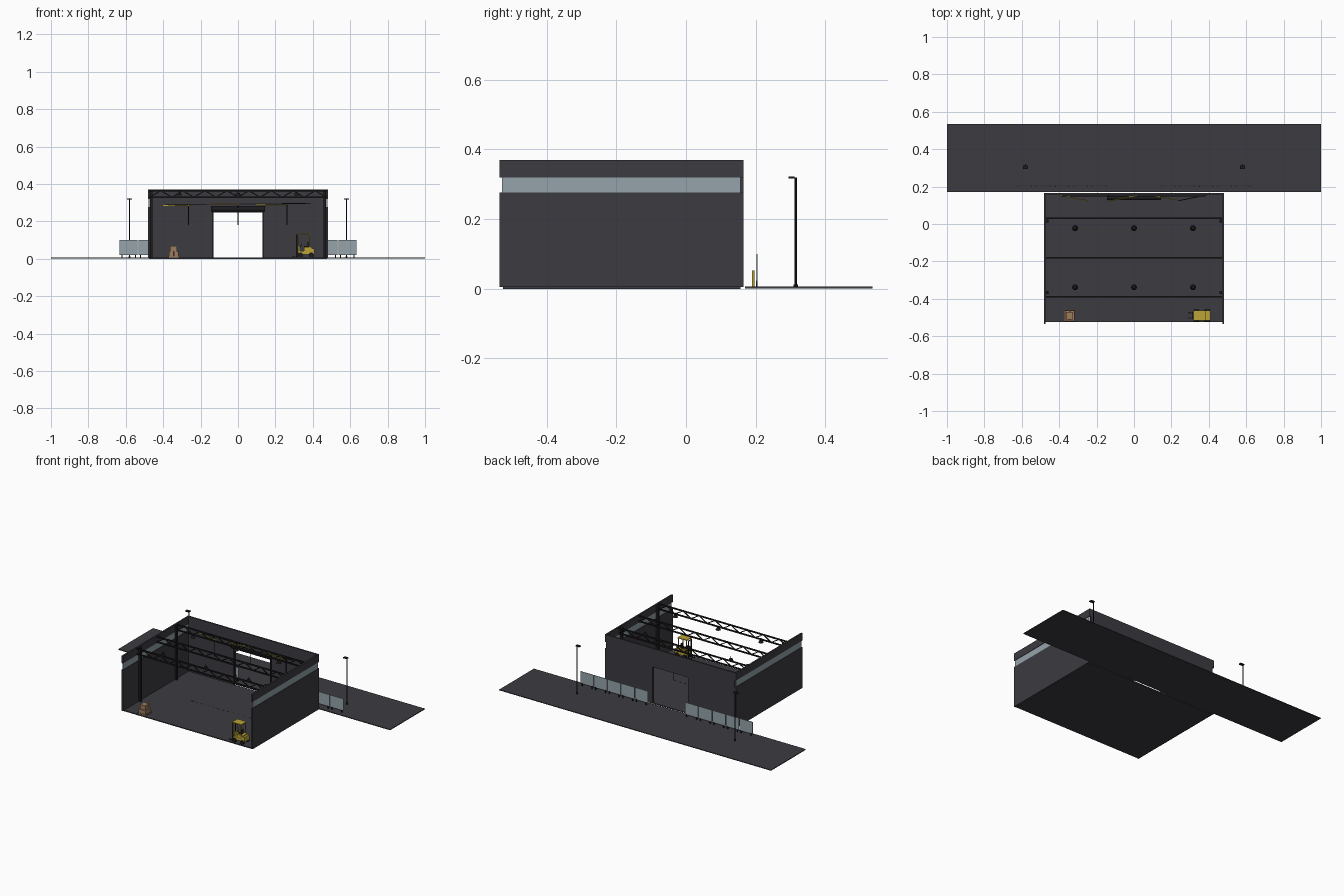
import bpy, bmesh, math
from mathutils import Vector, Matrix

def material(name, rgb):
    m = bpy.data.materials.new(name)
    m.diffuse_color = (*rgb, 1)
    return m

GREY = material("dark grey", (0.045, 0.043, 0.052))
BLACK = material("black steel", (0.012, 0.012, 0.014))
GLASS = material("pale glass", (0.30, 0.37, 0.40))
YELLOW = material("yellow", (0.50, 0.37, 0.04))
WOOD = material("cardboard brown", (0.33, 0.20, 0.11))

class Part:
    """Collects boxes, bars and cylinders into one object of one colour."""
    def __init__(self, name, mat):
        self.name, self.mat, self.bm = name, mat, bmesh.new()

    def box(self, x0, x1, y0, y1, z0, z1):
        size = Matrix.Diagonal((x1 - x0, y1 - y0, z1 - z0, 1))
        mid = Matrix.Translation(((x0 + x1) / 2, (y0 + y1) / 2, (z0 + z1) / 2))
        bmesh.ops.create_cube(self.bm, size=1, matrix=mid @ size)

    def bar(self, a, b, w, h=None):
        a, b = Vector(a), Vector(b)
        rot = (b - a).to_track_quat('X', 'Z').to_matrix().to_4x4()
        size = Matrix.Diagonal(((b - a).length, w, h or w, 1))
        bmesh.ops.create_cube(self.bm, size=1, matrix=Matrix.Translation((a + b) / 2) @ rot @ size)

    def cyl(self, a, b, r1, r2=None, sides=12):
        a, b = Vector(a), Vector(b)
        rot = (b - a).to_track_quat('Z', 'Y').to_matrix().to_4x4()
        bmesh.ops.create_cone(self.bm, cap_ends=True, segments=sides, radius1=r1,
                              radius2=r1 if r2 is None else r2, depth=(b - a).length,
                              matrix=Matrix.Translation((a + b) / 2) @ rot)

    def done(self):
        mesh = bpy.data.meshes.new(self.name)
        self.bm.to_mesh(mesh)
        self.bm.free()
        mesh.materials.append(self.mat)
        bpy.context.collection.objects.link(bpy.data.objects.new(self.name, mesh))

SIDES = (-1, 1)

# Floor slab and the outdoor yard strip, with a thin gap between
p = Part("hall_floor", GREY)
p.box(-0.475, 0.475, -0.525, 0.157, 0, 0.006)
p.done()
p = Part("yard", GREY)
p.box(-1, 1, 0.17, 0.535, 0.001, 0.006)
p.done()
p = Part("floor_marks", BLACK)
for i in range(12):
    p.box(-0.22 + i * 0.038, -0.20 + i * 0.038, -0.182, -0.178, 0.006, 0.0065)
p.done()

# Side walls: lower wall, glazed band, upper fascia
p, g = Part("side_walls", GREY), Part("window_bands", GLASS)
for s in SIDES:
    x0, x1 = sorted((s * 0.472, s * 0.482))
    p.box(x0, x1, -0.535, 0.165, 0.005, 0.277)
    p.box(x0, x1, -0.535, 0.165, 0.32, 0.37)
    g.box(x0 + 0.003, x1 - 0.003, -0.528, 0.157, 0.277, 0.32)
p.done()
g.done()

# Back wall around the door opening
p = Part("back_wall", GREY)
for s in SIDES:
    x0, x1 = sorted((s * 0.132, s * 0.472))
    p.box(x0, x1, 0.155, 0.165, 0.005, 0.37)
p.box(-0.132, 0.132, 0.155, 0.165, 0.248, 0.37)
p.done()

# Rolled-up door and its guides
p = Part("roller_door", BLACK)
p.cyl((-0.145, 0.14, 0.266), (0.145, 0.14, 0.266), 0.013, sides=16)
for s in SIDES:
    p.box(s * 0.135 - 0.003, s * 0.135 + 0.003, 0.148, 0.155, 0.006, 0.25)
p.done()

# Columns
p = Part("columns", BLACK)
for s in SIDES:
    for y in (0.015, -0.365):
        p.box(s * 0.463 - 0.007, s * 0.463 + 0.007, y - 0.008, y + 0.008, 0.006, 0.365)
p.done()

# Roof trusses with zigzag webs
p = Part("roof_trusses", BLACK)
N = 16
for y in (0.03, -0.18, -0.39):
    for z in (0.364, 0.329):
        p.bar((-0.472, y, z), (0.472, y, z), 0.008)
    for i in range(N):
        xa, xb = (-0.472 + 0.944 * k / N for k in (i, i + 1))
        za, zb = (0.364, 0.329) if i % 2 else (0.329, 0.364)
        p.bar((xa, y, za), (xb, y, zb), 0.005)
p.done()

# Hanging lamps
p = Part("ceiling_lamps", BLACK)
for x in (-0.315, 0, 0.315):
    for y in (-0.022, -0.338):
        p.cyl((x, y, 0.338), (x, y, 0.352), 0.016, 0.009)
        p.cyl((x, y, 0.352), (x, y, 0.366), 0.002, sides=6)
p.done()

# Hoist arms on the back wall with hanging chains
p = Part("hoist_arms", YELLOW)
for a, b in (((-0.40, 0.155, 0.285), (-0.24, 0.122, 0.285)),
             ((-0.145, 0.12, 0.293), (0.015, 0.152, 0.293)),
             ((0.10, 0.15, 0.287), (0.25, 0.125, 0.287))):
    p.bar(a, b, 0.005, 0.006)
p.done()
p = Part("hoist_rail_and_chains", BLACK)
p.bar((-0.39, 0.15, 0.29), (0.38, 0.15, 0.295), 0.005)
p.bar((0.235, 0.124, 0.295), (0.39, 0.155, 0.295), 0.005)
for x in (-0.265, 0, 0.262):
    p.cyl((x, 0.13, 0.18), (x, 0.13, 0.29), 0.002, sides=6)
p.done()

# Glass fences beside the door
g, p = Part("fence_panels", GLASS), Part("fence_posts", BLACK)
for s in SIDES:
    for i in range(5):
        x0, x1 = sorted((s * (0.137 + i * 0.1), s * (0.233 + i * 0.1)))
        g.box(x0, x1, 0.202, 0.205, 0.02, 0.1)
        for x in (x0 + 0.012, x1 - 0.012):
            p.box(x - 0.003, x + 0.003, 0.201, 0.206, 0.006, 0.024)
g.done()
p.done()

# Bollards at the door
p = Part("bollards", YELLOW)
for s in SIDES:
    p.cyl((s * 0.15, 0.193, 0.006), (s * 0.15, 0.193, 0.052), 0.004)
p.done()

# Yard light poles
p = Part("light_poles", BLACK)
for s in SIDES:
    x = s * 0.58
    p.cyl((x, 0.315, 0.006), (x, 0.315, 0.32), 0.003, sides=8)
    p.cyl((x, 0.315, 0.006), (x, 0.315, 0.012), 0.006, sides=8)
    p.box(x - 0.014, x + 0.014, 0.294, 0.312, 0.317, 0.323)
p.done()

# Pallet with stacked boxes
p = Part("pallet", WOOD)
for y in (-0.517, -0.49, -0.463):
    p.box(-0.372, -0.316, y - 0.004, y + 0.004, 0.006, 0.012)
p.box(-0.373, -0.315, -0.521, -0.459, 0.012, 0.015)
p.done()
p = Part("boxes", WOOD)
for x in (-0.369, -0.343):
    for y in (-0.517, -0.489):
        p.box(x, x + 0.025, y, y + 0.027, 0.015, 0.039)
p.box(-0.363, -0.325, -0.51, -0.47, 0.039, 0.068)
p.done()

# Forklift facing -x
p = Part("forklift_body", YELLOW)
p.box(0.322, 0.385, -0.514, -0.464, 0.024, 0.042)
p.box(0.352, 0.395, -0.512, -0.466, 0.042, 0.062)
p.box(0.385, 0.408, -0.516, -0.462, 0.024, 0.056)
p.box(0.322, 0.331, -0.51, -0.468, 0.042, 0.068)
p.box(0.318, 0.386, -0.516, -0.462, 0.131, 0.136)
for y in (-0.513, -0.465):
    p.bar((0.382, y, 0.056), (0.382, y, 0.133), 0.004)
    p.bar((0.326, y, 0.042), (0.322, y, 0.133), 0.004)
p.done()
p = Part("forklift_dark_parts", BLACK)
for y0, y1 in ((-0.521, -0.508), (-0.47, -0.457)):
    for x in (0.334, 0.392):
        p.cyl((x, y0, 0.02), (x, y1, 0.02), 0.014, sides=16)
for y in (-0.503, -0.475):
    p.bar((0.314, y, 0.01), (0.314, y, 0.13), 0.006)
    p.bar((0.308, y, 0.012), (0.29, y, 0.012), 0.007, 0.003)
for z in (0.03, 0.06, 0.127):
    p.bar((0.312, -0.508, z), (0.312, -0.47, z), 0.004)
p.box(0.354, 0.374, -0.5, -0.478, 0.062, 0.068)
p.box(0.372, 0.377, -0.5, -0.478, 0.062, 0.09)
p.bar((0.331, -0.489, 0.062), (0.342, -0.489, 0.078), 0.004)
p.done()
